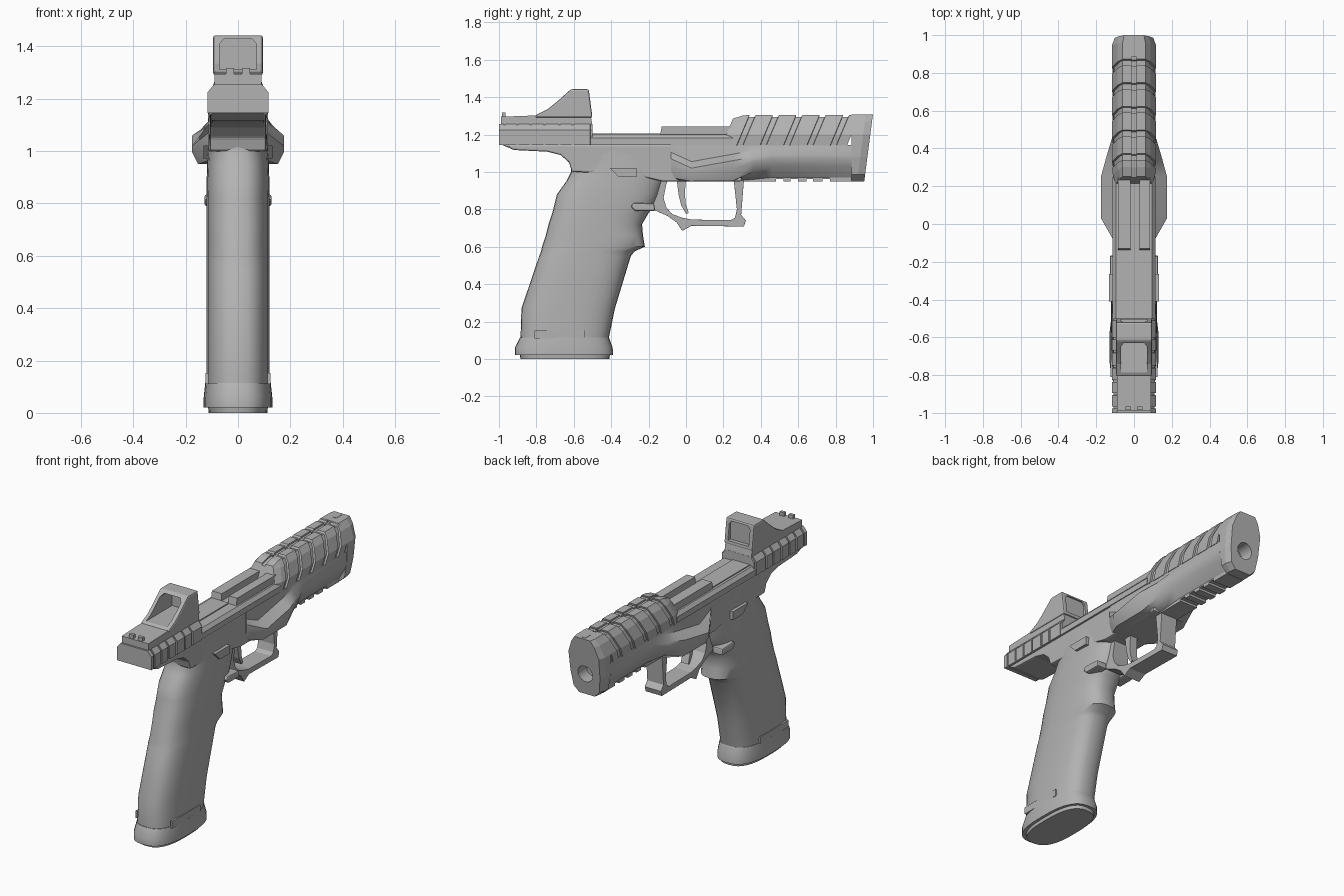
import bpy, bmesh, math

if "Cube" in bpy.data.objects:
    bpy.data.objects.remove(bpy.data.objects["Cube"])

metal = bpy.data.materials.new("mid_grey")
metal.diffuse_color = (0.45, 0.45, 0.45, 1)
metal.use_nodes = True
metal.node_tree.nodes["Principled BSDF"].inputs["Base Color"].default_value = metal.diffuse_color


def finish(name, bm, smooth=0):
    bmesh.ops.recalc_face_normals(bm, faces=bm.faces)
    me = bpy.data.meshes.new(name)
    bm.to_mesh(me)
    bm.free()
    me.materials.append(metal)
    ob = bpy.data.objects.new(name, me)
    bpy.context.collection.objects.link(ob)
    if smooth:
        bpy.ops.object.select_all(action='DESELECT')
        ob.select_set(True)
        bpy.context.view_layer.objects.active = ob
        bpy.ops.object.shade_smooth_by_angle(angle=math.radians(smooth))
    return ob


def loft(name, rings, smooth=0):
    """Skin a list of equal-length rings and cap both ends."""
    bm = bmesh.new()
    vs = [[bm.verts.new(p) for p in r] for r in rings]
    n = len(vs[0])
    for a, b in zip(vs, vs[1:]):
        for i in range(n):
            j = (i + 1) % n
            bm.faces.new((a[i], a[j], b[j], b[i]))
    bm.faces.new(vs[0])
    bm.faces.new(vs[-1])
    return finish(name, bm, smooth)


def prism(name, pts, x0, x1):
    """Side outline (y, z) pulled from x0 to x1."""
    return loft(name, [[(x, y, z) for y, z in pts] for x in (x0, x1)])


def box(name, x0, x1, y0, y1, z0, z1):
    return prism(name, [(y0, z0), (y1, z0), (y1, z1), (y0, z1)], x0, x1)


def section(half, y, shear=0, z0=0):
    """Mirrored cross-section (x, z) at y, optionally leaning with height."""
    pts = half + [(-x, z) for x, z in reversed(half)]
    return [(x, y + shear * (z - z0), z) for x, z in pts]


def bevel(ob, width):
    m = ob.modifiers.new("bevel", 'BEVEL')
    m.width, m.segments, m.limit_method = width, 2, 'ANGLE'


def cut(ob, cutter):
    m = ob.modifiers.new("cut", 'BOOLEAN')
    m.object, m.solver = cutter, 'EXACT'
    cutter.hide_render = True
    cutter.hide_viewport = True


def oval(z, y0, y1, w, n=32, power=2.7):
    """Squarish oval ring for the grip."""
    ring = []
    for i in range(n):
        a = 2 * math.pi * i / n
        c, s = math.cos(a), math.sin(a)
        ring.append((w * math.copysign(abs(c) ** (2 / power), c),
                     (y0 + y1) / 2 + (y1 - y0) / 2 * math.copysign(abs(s) ** (2 / power), s), z))
    return ring


# Grip, flared base and floor plate
grip_rows = [(.10, -.885, -.415, .121), (.27, -.88, -.38, .121), (.55, -.785, -.295, .121),
             (.575, -.775, -.275, .121), (.60, -.77, -.22, .121), (.66, -.75, -.23, .121),
             (.72, -.735, -.235, .121), (.78, -.715, -.20, .121), (.82, -.705, -.165, .121),
             (.88, -.69, -.14, .12), (.95, -.64, -.12, .118), (1.0, -.615, -.11, .115),
             (1.06, -.615, -.11, .11), (1.12, -.66, -.11, .107)]
loft("grip", [oval(*r) for r in grip_rows], 40)
loft("grip_base", [oval(*r) for r in [(.02, -.915, -.39, .131), (.06, -.915, -.392, .131),
                                      (.115, -.888, -.412, .125)]], 40)
loft("floor_plate", [oval(*r) for r in [(0, -.885, -.41, .112), (.03, -.89, -.405, .115)]], 40)
for s in (-1, 1):
    box("base_tab", s * .112, s * .124, -.81, -.54, .11, .153)

# Frame with tang at the rear
tang = prism("frame", [(-.985, 1.145), (-.92, 1.117), (-.74, 1.108), (-.67, 1.09), (-.625, 1.05),
                       (-.61, 1.0), (-.3, .99), (-.13, .95), (.3, .95), (.3, 1.145)], -.107, .107)
bevel(tang, .008)

# Front of the frame, flaring sideways into thumb ledges
dust = []
for y, w, top, low, b in [(-.08, .112, 1.07, .97, .95), (.03, .175, 1.02, .95, .95),
                          (.25, .175, 1.06, .952, .95), (.36, .145, 1.08, 1.0, .96),
                          (.46, .115, 1.09, 1.03, .97), (.885, .113, 1.09, 1.03, .97)]:
    dust.append(section([(.06, b), (w * .87, low), (w, (low + top) / 2 + .01), (w, top),
                         (.112, top + .035), (.108, 1.145)], y))
loft("front_frame", dust, 35)

# Accessory rail teeth
box("rail", -.06, .06, .29, .885, .962, .99)
for y0, y1 in [(.30, .48), (.52, .56), (.60, .645), (.68, .73), (.77, .885)]:
    box("rail_tooth", -.06, .06, y0, y1, .948, .97)

# Trigger guard: outer and inner path points swept as one strip
outer = [(-.19, .96), (-.18, .80), (-.10, .765), (-.05, .73), (-.02, .685), (.03, .712),
         (.31, .708), (.32, .74), (.295, .77), (.31, .96)]
inner = [(-.10, .96), (-.12, .86), (-.105, .81), (-.075, .775), (-.02, .755), (.03, .745),
         (.24, .742), (.262, .755), (.272, .80), (.255, .96)]
guard = loft("trigger_guard", [[(-.055, *o), (.055, *o), (.055, *i), (-.055, *i)]
                               for o, i in zip(outer, inner)])
bevel(guard, .006)
prism("trigger", [(-.05, .96), (-.04, .88), (-.025, .82), (.0, .775), (.015, .78), (-.002, .83),
                  (-.006, .89), (.0, .96)], -.025, .025)

# Side controls
for s in (-1, 1):
    prism("slide_lever", [(-.41, 1.022), (-.265, 1.022), (-.265, .972), (-.36, .972)],
          s * .09, s * .132)
    bevel(prism("release_button", [(-.295, .815), (-.28, .835), (-.17, .83), (-.165, .79),
                                   (-.27, .79)], s * .06, s * .128), .008)

# Rear slide with upright grip grooves
rear = []
edges = [-1.0, -.965, -.895, -.825, -.75, -.67, -.60, -.50]
for a, b in zip(edges, edges[1:]):
    for y, w in [(a, .116), (b - .012, .116), (b - .011, .108), (b, .108)]:
        rear.append(section([(w, 1.145), (w, 1.225), (w - .025, 1.255)], y))
loft("rear_slide", rear)
prism("sight_deck", [(-.99, 1.25), (-.99, 1.295), (-.80, 1.302), (-.51, 1.302), (-.50, 1.25)],
      -.09, .09)
for s in (-1, 1):
    box("rear_sight", s * .015, s * .045, -.985, -.965, 1.29, 1.318)

# Open middle of the slide, with the raised chamber ribs
loft("slide_middle", [section([(.113, 1.145), (.113, 1.18), (.095, 1.2)], y) for y in (-.51, .25)])
box("slide_strip", -.08, .035, -.5, -.14, 1.195, 1.206)
prism("chamber_left", [(-.14, 1.19), (.25, 1.19), (.25, 1.243), (-.13, 1.243)], -.085, -.018)
prism("chamber_right", [(-.14, 1.19), (.25, 1.19), (.25, 1.243), (-.13, 1.243)], .03, .085)

# Forward slide with slanted grooves
fore = []
grooves = [.27, .395, .52, .645, .77]


def fore_ring(y, d):
    return section([(.112 - d, 1.14), (.116 - d, 1.2), (.088 - d, 1.27), (.06, 1.305 - d),
                    (.012, 1.305 - d), (.012, 1.295 - d)], y, .42, 1.14)


fore.append(fore_ring(.19, .02))
fore.append(fore_ring(.235, .004))
for g in grooves:
    fore += [fore_ring(g, 0), fore_ring(g + .002, .011), fore_ring(g + .032, .011),
             fore_ring(g + .034, 0)]
fore.append(fore_ring(.86, 0))
loft("fore_slide", fore)

# Muzzle block with a raked front face and a bore
face = [(.06, .95), (.098, .985), (.113, 1.08), (.116, 1.2), (.088, 1.27), (.06, 1.306)]
tip = [(x * .88, z) for x, z in face]
muzzle = loft("muzzle_block", [section(face, .885), section(face, .915, .13, .95),
                               section(tip, .953, .13, .95)])
bore = loft("bore_cutter", [[(.05 * math.cos(i * math.pi / 12), y, 1.08 + .05 * math.sin(i * math.pi / 12))
                             for i in range(24)] for y in (.80, 1.1)])
cut(muzzle, bore)
box("front_sight", -.012, .012, .93, .985, 1.295, 1.308)

# Reflex sight housing, hollow with a glass pane
optic = prism("sight_housing", [(-.81, 1.29), (-.80, 1.305), (-.74, 1.335), (-.69, 1.375), (-.615, 1.442),
                                (-.52, 1.442), (-.50, 1.29)], -.095, .095)
bevel(optic, .014)
window = loft("window_cutter", [section([(.07, 1.312), (.07, 1.41), (.055, 1.428)], y)
                                for y in (-.9, -.4)])
cut(optic, window)
box("sight_glass", -.075, .075, -.535, -.527, 1.30, 1.432)
